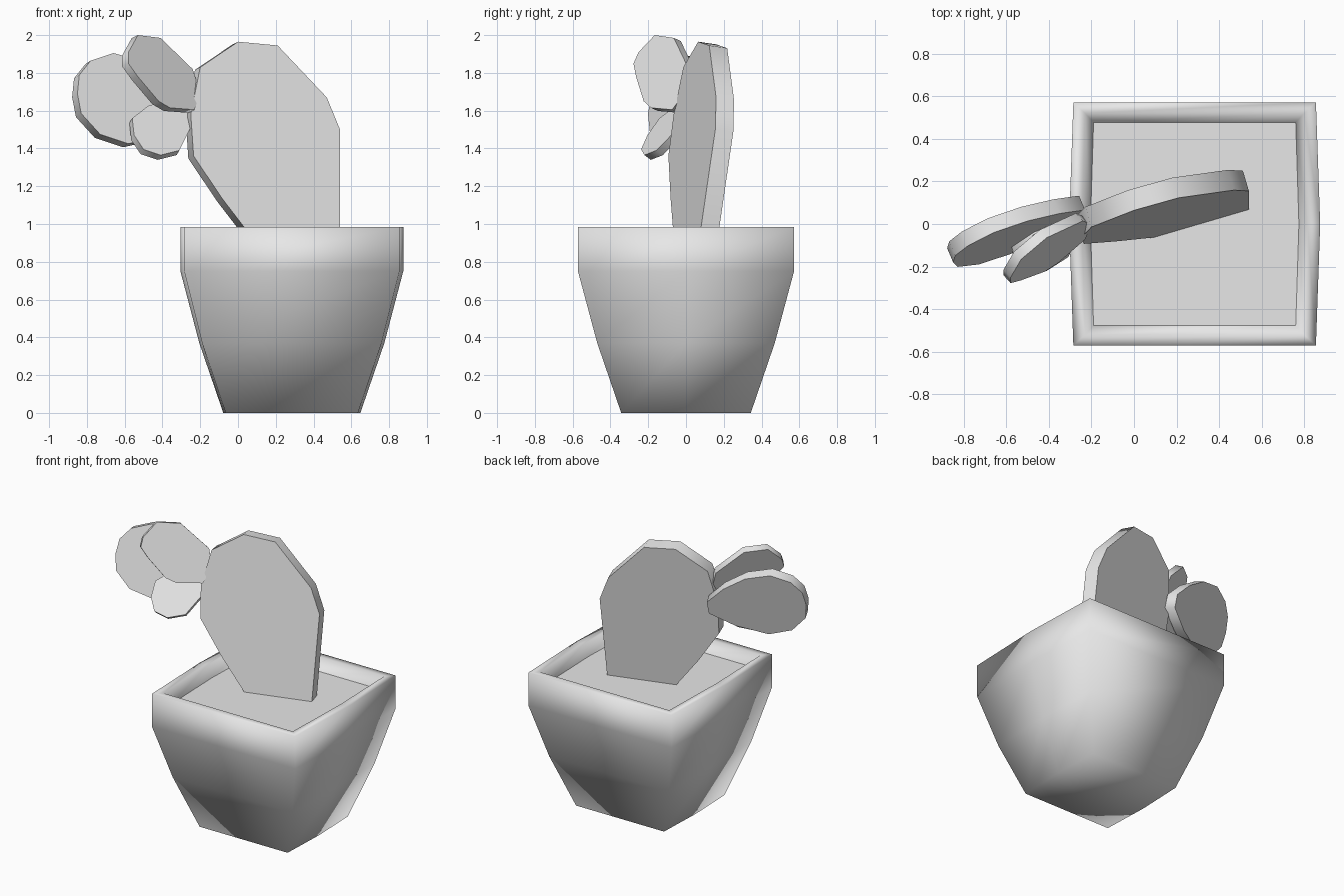
import bpy
import bmesh
from math import radians
from mathutils import Vector

cube = bpy.data.objects.get("Cube")
if cube:
    bpy.data.objects.remove(cube, do_unlink=True)

# Single plain grey
grey = bpy.data.materials.new("plain_grey")
grey.use_nodes = True
grey.diffuse_color = (0.8, 0.8, 0.8, 1)
grey.node_tree.nodes["Principled BSDF"].inputs["Base Color"].default_value = (0.8, 0.8, 0.8, 1)


def loft(name, rings, cap_start=True, cap_end=True, smooth=None):
    """Join matching rings of points into one surface."""
    bm = bmesh.new()
    loops = [[bm.verts.new(p) for p in ring] for ring in rings]
    for a, b in zip(loops, loops[1:]):
        for i in range(len(a)):
            j = (i + 1) % len(a)
            bm.faces.new((a[i], a[j], b[j], b[i]))
    if cap_start:
        bm.faces.new(loops[0][::-1])
    if cap_end:
        bm.faces.new(loops[-1])
    if len(rings) > 1:
        bmesh.ops.recalc_face_normals(bm, faces=bm.faces)
    mesh = bpy.data.meshes.new(name)
    bm.to_mesh(mesh)
    bm.free()
    mesh.materials.append(grey)
    obj = bpy.data.objects.new(name, mesh)
    bpy.context.collection.objects.link(obj)
    if smooth:
        bpy.ops.object.select_all(action="DESELECT")
        obj.select_set(True)
        bpy.context.view_layer.objects.active = obj
        bpy.ops.object.shade_smooth_by_angle(angle=radians(smooth))
    return obj


POT_X = 0.285


def pot_ring(corner, mid, depth, z):
    """Square section whose left and right sides bow outwards."""
    pts = [(-corner, -depth), (corner, -depth), (mid, 0),
           (corner, depth), (-corner, depth), (-mid, 0)]
    return [(POT_X + x, y, z) for x, y in pts]


# Flared pot with a lip and a short inner wall
soil_ring = pot_ring(0.475, 0.49, 0.478, 0.905)
loft("pot", [
    pot_ring(0.35, 0.363, 0.343, 0),
    pot_ring(0.475, 0.49, 0.47, 0.37),
    pot_ring(0.57, 0.59, 0.572, 0.75),
    pot_ring(0.57, 0.59, 0.572, 0.985),
    pot_ring(0.515, 0.53, 0.52, 0.985),
    soil_ring,
], cap_end=False, smooth=120)

# Flat soil
loft("soil", [soil_ring], cap_start=False)


def pad(name, outline, origin, lean_x, lean_z, thickness):
    """Slab whose front face follows a tilted plane through origin."""
    ox, oy, oz = origin
    back = Vector((-lean_x, 1, -lean_z)).normalized() * thickness
    front = [Vector((x, oy + lean_x * (x - ox) + lean_z * (z - oz), z))
             for x, z in outline]
    loft(name, [front, [p + back for p in front]], smooth=60)


# Main cactus pad, rooted in the soil
pad("main_pad",
    [(0.54, 0.87), (0.54, 1.5), (0.47, 1.67), (0.21, 1.945), (0.0, 1.965),
     (-0.2, 1.83), (-0.25, 1.58), (-0.235, 1.36), (-0.08, 1.13), (0.12, 0.87)],
    (0.03, -0.07, 0.985), 0.294, 0.146, 0.1)

# Large rear side pad
pad("rear_side_pad",
    [(-0.85, 1.69), (-0.84, 1.79), (-0.78, 1.865), (-0.66, 1.905),
     (-0.5, 1.86), (-0.35, 1.76), (-0.23, 1.64), (-0.23, 1.55),
     (-0.38, 1.47), (-0.58, 1.425), (-0.73, 1.475), (-0.83, 1.585)],
    (-0.75, -0.2, 1.47), 0.42, 0.28, 0.075)

# Upper side pad
pad("upper_side_pad",
    [(-0.58, 1.91), (-0.53, 2.0), (-0.41, 1.985), (-0.24, 1.82),
     (-0.2, 1.7), (-0.23, 1.605), (-0.36, 1.615), (-0.42, 1.65),
     (-0.53, 1.78), (-0.58, 1.85)],
    (-0.53, -0.17, 1.99), 0.9, 0.45, 0.052)

# Lower side pad
pad("lower_side_pad",
    [(-0.56, 1.56), (-0.47, 1.63), (-0.36, 1.64), (-0.26, 1.59),
     (-0.25, 1.51), (-0.31, 1.39), (-0.41, 1.365), (-0.5, 1.395),
     (-0.55, 1.47)],
    (-0.41, -0.22, 1.365), 0.45, 0.75, 0.045)
